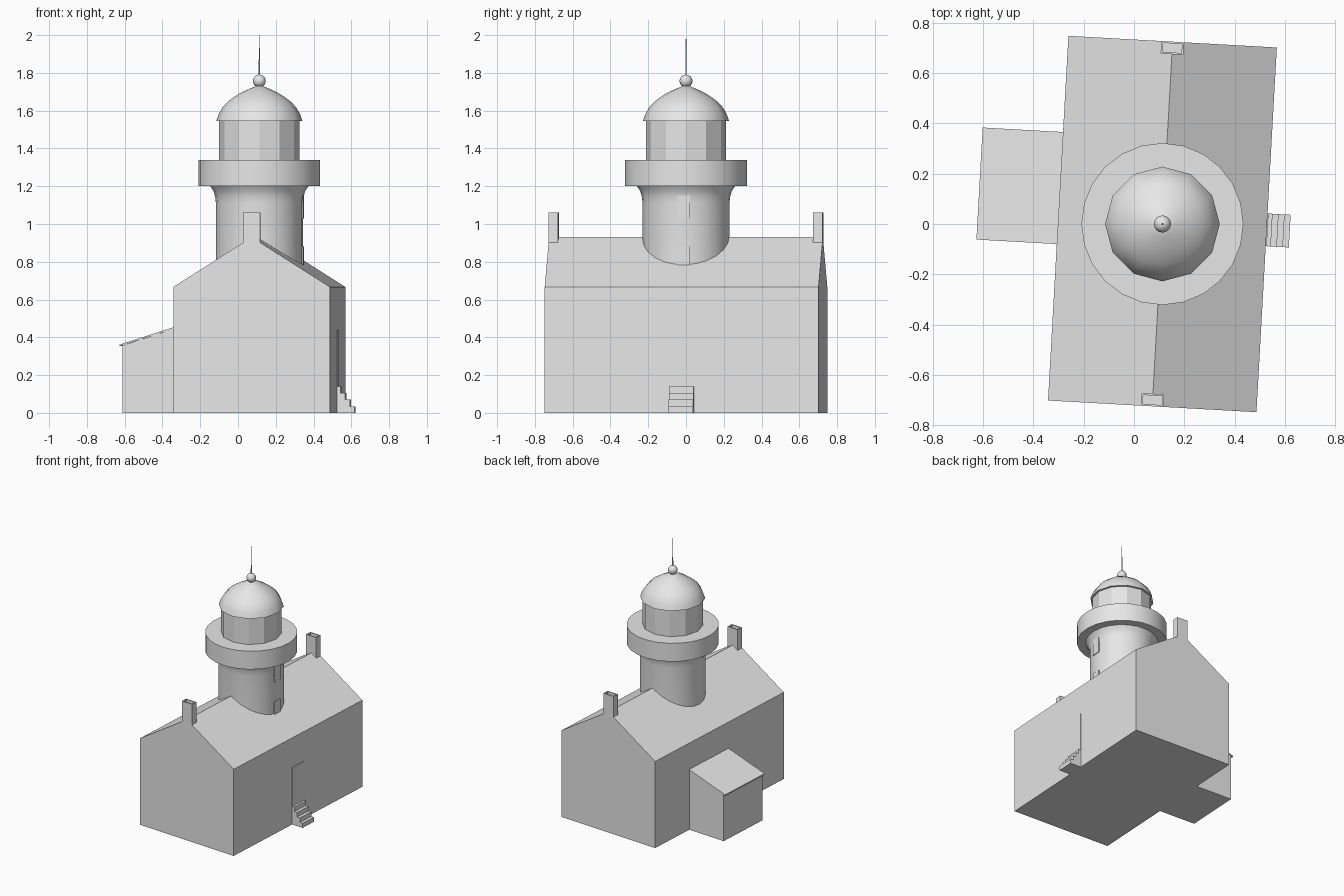
import bpy
import bmesh
from math import radians, sin, cos, pi
from mathutils import Matrix, Vector

cube = bpy.data.objects.get("Cube")
if cube:
    bpy.data.objects.remove(cube, do_unlink=True)

# One plain grey for everything
GREY = (0.8, 0.8, 0.8, 1.0)
grey = bpy.data.materials.new("plain_grey")
grey.use_nodes = True
grey.diffuse_color = GREY
grey.node_tree.nodes["Principled BSDF"].inputs["Base Color"].default_value = GREY

# The house is turned slightly about the tower axis
TOWER = Matrix.Translation((0.113, 0, 0))
HOUSE = TOWER @ Matrix.Rotation(radians(-3.2), 4, 'Z')


def finish(bm, name, frame, smooth=None):
    bmesh.ops.recalc_face_normals(bm, faces=bm.faces)
    bm.transform(frame)
    mesh = bpy.data.meshes.new(name)
    bm.to_mesh(mesh)
    bm.free()
    mesh.materials.append(grey)
    obj = bpy.data.objects.new(name, mesh)
    bpy.context.collection.objects.link(obj)
    if smooth:
        bpy.ops.object.select_all(action='DESELECT')
        obj.select_set(True)
        bpy.context.view_layer.objects.active = obj
        bpy.ops.object.shade_smooth_by_angle(angle=radians(smooth))
    return obj


def prism(name, profile, y0, y1):
    """Extrude an x-z profile along y in the house frame."""
    bm = bmesh.new()
    face = bm.faces.new([bm.verts.new((x, y0, z)) for x, z in profile])
    new = bmesh.ops.extrude_face_region(bm, geom=[face])["geom"]
    verts = [v for v in new if isinstance(v, bmesh.types.BMVert)]
    bmesh.ops.translate(bm, verts=verts, vec=(0, y1 - y0, 0))
    return finish(bm, name, HOUSE)


def lathe(name, profile, sides, smooth):
    """Turn an r-z profile about the tower axis and cap both ends."""
    bm = bmesh.new()
    rings = [[bm.verts.new((r * cos(2 * pi * i / sides), r * sin(2 * pi * i / sides), z))
              for i in range(sides)] for r, z in profile]
    for low, high in zip(rings, rings[1:]):
        for i in range(sides):
            j = (i + 1) % sides
            bm.faces.new((low[i], low[j], high[j], high[i]))
    bm.faces.new(rings[0])
    bm.faces.new(rings[-1])
    return finish(bm, name, TOWER, smooth)


def box_profile(x0, x1, z0, z1):
    return [(x0, z0), (x1, z0), (x1, z1), (x0, z1)]


# House with gable roof
prism("house", [(-0.415, 0), (0.415, 0), (0.415, 0.667), (0, 0.93), (-0.415, 0.667)],
      -0.726, 0.726)

# Lean-to and its thin overhanging roof
prism("lean_to", [(-0.72, 0), (-0.41, 0), (-0.41, 0.457), (-0.72, 0.357)], -0.1, 0.34)
prism("lean_to_roof", [(-0.735, 0.353), (-0.41, 0.457), (-0.41, 0.466), (-0.735, 0.362)],
      -0.103, 0.343)

# Door and entrance steps
prism("door", box_profile(0.41, 0.419, 0.13, 0.44), -0.065, 0.065)
stairs = [(0.41, 0)]
for i in range(4):
    x = 0.507 - 0.024 * i
    stairs += [(x, 0.035 * i), (x, 0.035 * (i + 1))]
stairs.append((0.41, 0.14))
prism("entrance_steps", stairs, -0.065, 0.065)

# Hollow chimneys flush with the gable ends
for name, y in (("front_chimney", -0.701), ("back_chimney", 0.701)):
    bm = bmesh.new()
    bmesh.ops.create_cube(bm, size=1, matrix=Matrix.Translation((0, y, 0.955))
                          @ Matrix.Diagonal((0.09, 0.05, 0.21, 1)))
    top = max(bm.faces, key=lambda f: f.calc_center_median().z)
    bmesh.ops.inset_region(bm, faces=[top], thickness=0.01)
    hole = bmesh.ops.extrude_discrete_faces(bm, faces=[top])["faces"][0]
    bmesh.ops.translate(bm, verts=hole.verts, vec=Vector((0, 0, -0.08)))
    finish(bm, name, HOUSE)

# Tower with flared neck, gallery and lantern room
lathe("tower", [(0.23, 0.6), (0.23, 1.11), (0.234, 1.145), (0.243, 1.175), (0.26, 1.2)], 24, 35)
lathe("gallery", [(0.322, 1.2), (0.322, 1.34)], 24, 20)
lathe("lantern_room", [(0.213, 1.33), (0.213, 1.55)], 12, None)

# Tower windows facing the door side
for name, z0, z1 in (("lower_window", 0.77, 0.88), ("upper_window", 1.03, 1.15)):
    prism(name, box_profile(0.225, 0.234, z0, z1), -0.033, 0.033)

# Dome, ball and spire
lathe("dome", [(0.228, 1.545), (0.215, 1.583), (0.193, 1.62), (0.166, 1.648), (0.135, 1.672),
               (0.095, 1.697), (0.055, 1.715), (0.018, 1.73)], 12, 40)
bm = bmesh.new()
bmesh.ops.create_uvsphere(bm, u_segments=16, v_segments=12, radius=0.034,
                          matrix=Matrix.Translation((0, 0, 1.757)))
finish(bm, "finial_ball", TOWER, 40)
lathe("spire", [(0.004, 1.78), (0.0035, 1.85), (0.001, 2.0)], 8, 60)
